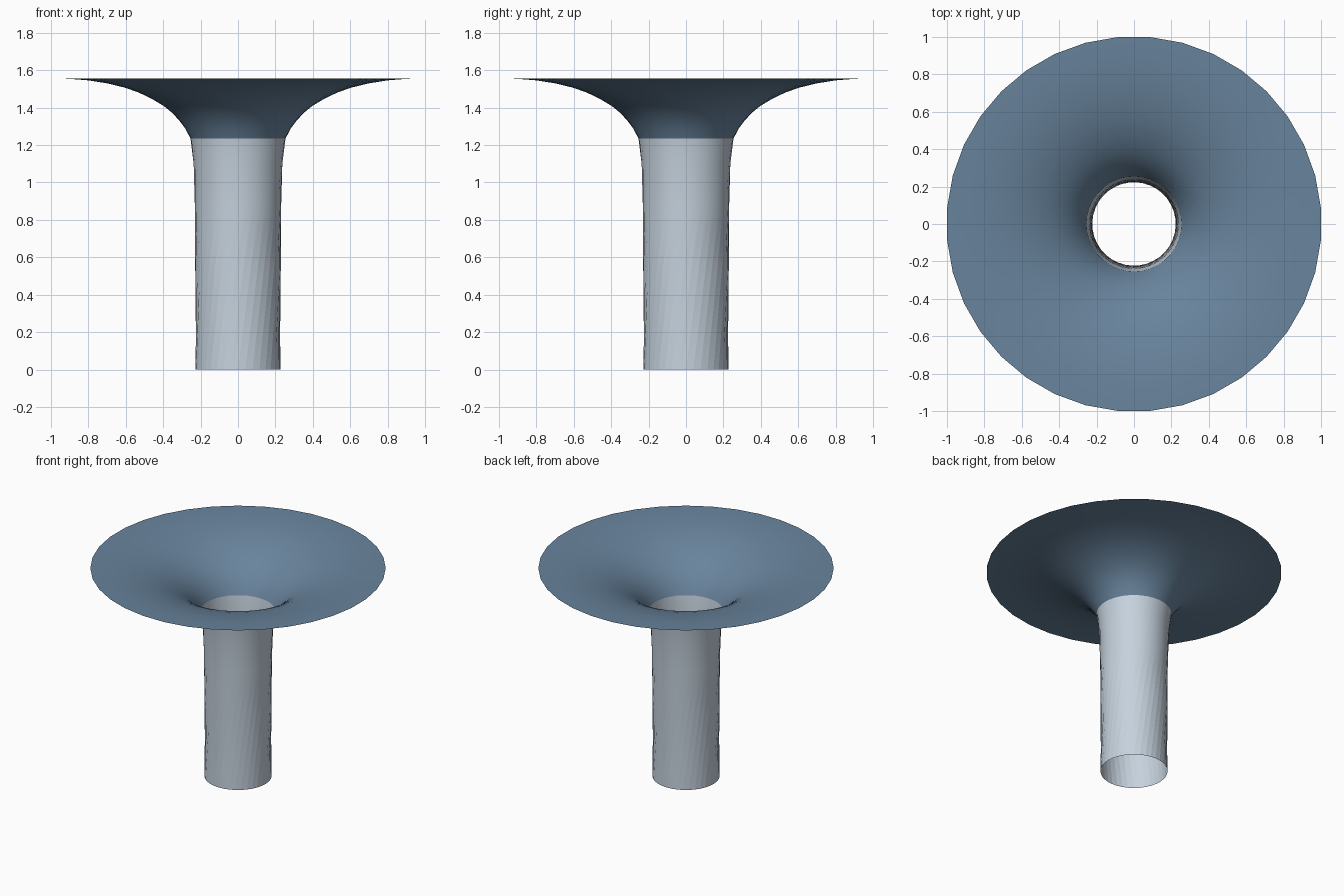
import bpy, bmesh, math

if "Cube" in bpy.data.objects:
    bpy.data.objects.remove(bpy.data.objects["Cube"])

SIDES = 36
STEP = 2 * math.pi / SIDES

# (radius, height, twist in degrees) of each ring
STEM = [(0.228, 0.0, 0), (0.229, 0.53, 17), (0.231, 0.88, 28),
        (0.238, 1.10, 35), (0.254, 1.235, 40)]
FLARE = [(0.254, 1.235, 40), (0.281, 1.285, 44), (0.313, 1.33, 48),
         (0.352, 1.372, 52), (0.40, 1.41, 56), (0.46, 1.447, 60),
         (0.53, 1.48, 63), (0.61, 1.508, 66), (0.70, 1.53, 69),
         (0.80, 1.546, 71), (0.90, 1.554, 73), (1.003, 1.557, 75)]


def material(name, colour):
    m = bpy.data.materials.new(name)
    m.diffuse_color = (*colour, 1)
    m.use_nodes = True
    m.node_tree.nodes["Principled BSDF"].inputs["Base Color"].default_value = m.diffuse_color
    return m


def twisted_skin(name, rings, mat):
    """Open tube through the rings, split along the twist to make pleats."""
    bm = bmesh.new()
    rows = []
    for r, z, twist in rings:
        t = math.radians(twist)
        rows.append([bm.verts.new((r * math.cos(t + i * STEP),
                                   r * math.sin(t + i * STEP), z))
                     for i in range(SIDES)])
    for low, high in zip(rows, rows[1:]):
        for i in range(SIDES):
            j = (i + 1) % SIDES
            bm.faces.new((low[i], low[j], high[j]))
            bm.faces.new((low[i], high[j], high[i]))
    mesh = bpy.data.meshes.new(name)
    bm.to_mesh(mesh)
    bm.free()
    mesh.materials.append(mat)
    obj = bpy.data.objects.new(name, mesh)
    bpy.context.collection.objects.link(obj)
    bpy.ops.object.select_all(action='DESELECT')
    obj.select_set(True)
    bpy.context.view_layer.objects.active = obj
    bpy.ops.object.shade_smooth_by_angle(angle=math.radians(20))
    return obj


# Pale pleated stem and blue spreading funnel
twisted_skin("stem", STEM, material("pale grey", (0.56, 0.64, 0.72)))
twisted_skin("funnel", FLARE, material("slate blue", (0.14, 0.23, 0.335)))
